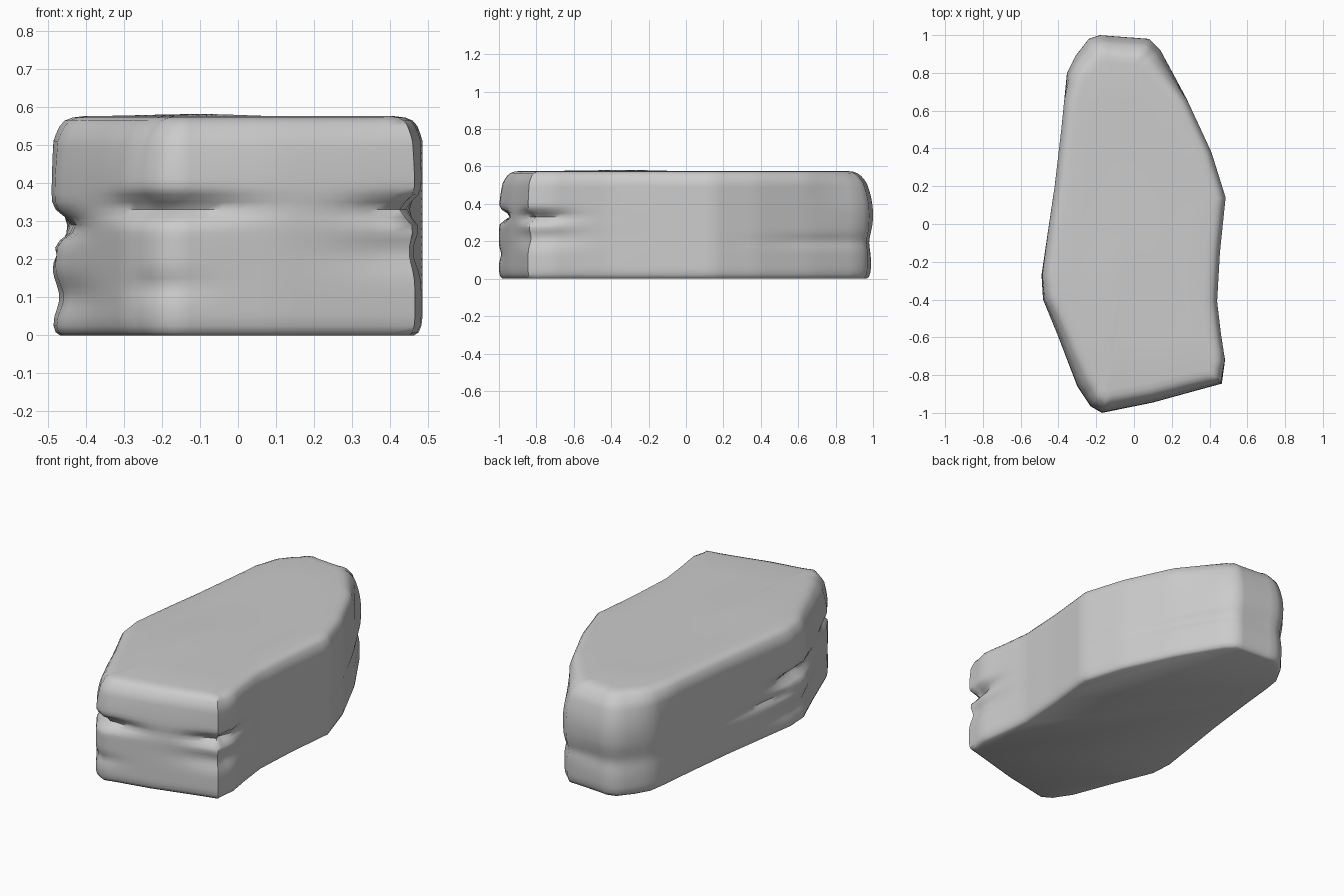
import bpy, bmesh, math
from mathutils import Vector

if "Cube" in bpy.data.objects:
    bpy.data.objects.remove(bpy.data.objects["Cube"])

# Plan outline at the widest level, anticlockwise
OUTLINE = [(-.17, -1), (.1, -.945), (.3, -.89), (.465, -.845), (.482, -.72), (.46, -.58),
           (.44, -.41), (.455, -.15), (.485, .14), (.41, .38), (.28, .66), (.14, .92),
           (.08, .98), (-.05, .99), (-.18, 1), (-.24, .98), (-.31, .89), (-.355, .8),
           (-.385, .5), (-.42, .2), (-.49, -.27), (-.482, -.4), (-.4, -.6), (-.30, -.86),
           (-.23, -.965)]

# Weathered dents: x, y, z, spread in plan, spread in height, depth
DENTS = [(-.22, -1.0, .335, .22, .028, .065),
         (.48, -.82, .33, .17, .03, .06),
         (.45, -.78, .22, .2, .05, .025),
         (-.49, -.33, .285, .2, .035, .065),
         (-.47, -.1, .21, .25, .02, .02),
         (-.48, -.38, .10, .25, .05, .025),
         (-.22, -1.0, .13, .12, .03, .015),
         (.25, .75, .2, .35, .03, .012),
         (-.2, 1.0, .2, .3, .07, .015)]

# Heights and how far each level is drawn in
LEVELS = [(0, .022), (.008, .01), (.025, .003)]
LEVELS += [(.05 + .02 * i, 0) for i in range(24)]
LEVELS += [(.53, .006), (.55, .014), (.564, .026), (.572, .045), (.576, .075)]


def resample(points, step):
    out = []
    for i, p in enumerate(points):
        a, b = Vector(p), Vector(points[(i + 1) % len(points)])
        n = max(1, round((b - a).length / step))
        out += [a.lerp(b, k / n) for k in range(n)]
    return out


ring = resample(OUTLINE, .05)
N = len(ring)
inward = []
for i in range(N):
    t = (ring[(i + 2) % N] - ring[i - 2]).normalized()
    inward.append(Vector((-t.y, t.x)))


def inset(p, z, base):
    # top leans in at the rounded back end and the front left corner
    d = base
    lean = max(0, (z - .34) / .24) ** 2
    d += lean * .07 * max(0, min(1, (p.y - .65) / .3))
    d += lean * .035 * math.exp(-((p - Vector((-.35, -.7))).length / .4) ** 2)
    d += lean * .025 * max(0, min(1, (-p.y - .7) / .2))
    d += .015 * max(0, min(1, (p.y - .7) / .3)) * max(0, 1 - z / .3)
    for x, y, dz, sp, sz, depth in DENTS:
        r = (p - Vector((x, y))).length / sp
        d += depth * math.exp(-r * r - ((z - dz) / sz) ** 2)
    return d


bm = bmesh.new()
rows = []
for z, base in LEVELS:
    row = []
    for p, n in zip(ring, inward):
        q = p + n * inset(p, z, base)
        row.append(bm.verts.new((q.x, q.y, z)))
    rows.append(row)

# Gently uneven top, closing towards the middle
for s in (.75, .45, .15):
    row = []
    for v in rows[len(LEVELS) - 1]:
        x, y = v.co.x * s, v.co.y * s
        z = .573 + .009 * math.exp(-((x + .12) / .2) ** 2 - ((y + .35) / .3) ** 2)
        row.append(bm.verts.new((x, y, z)))
    rows.append(row)

for lo, hi in zip(rows, rows[1:]):
    for i in range(N):
        j = (i + 1) % N
        bm.faces.new((lo[i], lo[j], hi[j], hi[i]))
bm.faces.new(rows[-1])
bm.faces.new(rows[0][::-1])
bmesh.ops.recalc_face_normals(bm, faces=bm.faces)

mesh = bpy.data.meshes.new("stone_slab")
bm.to_mesh(mesh)
bm.free()
slab = bpy.data.objects.new("stone_slab", mesh)
bpy.context.collection.objects.link(slab)
bpy.context.view_layer.objects.active = slab
slab.select_set(True)
bpy.ops.object.shade_smooth_by_angle(angle=math.radians(50))
